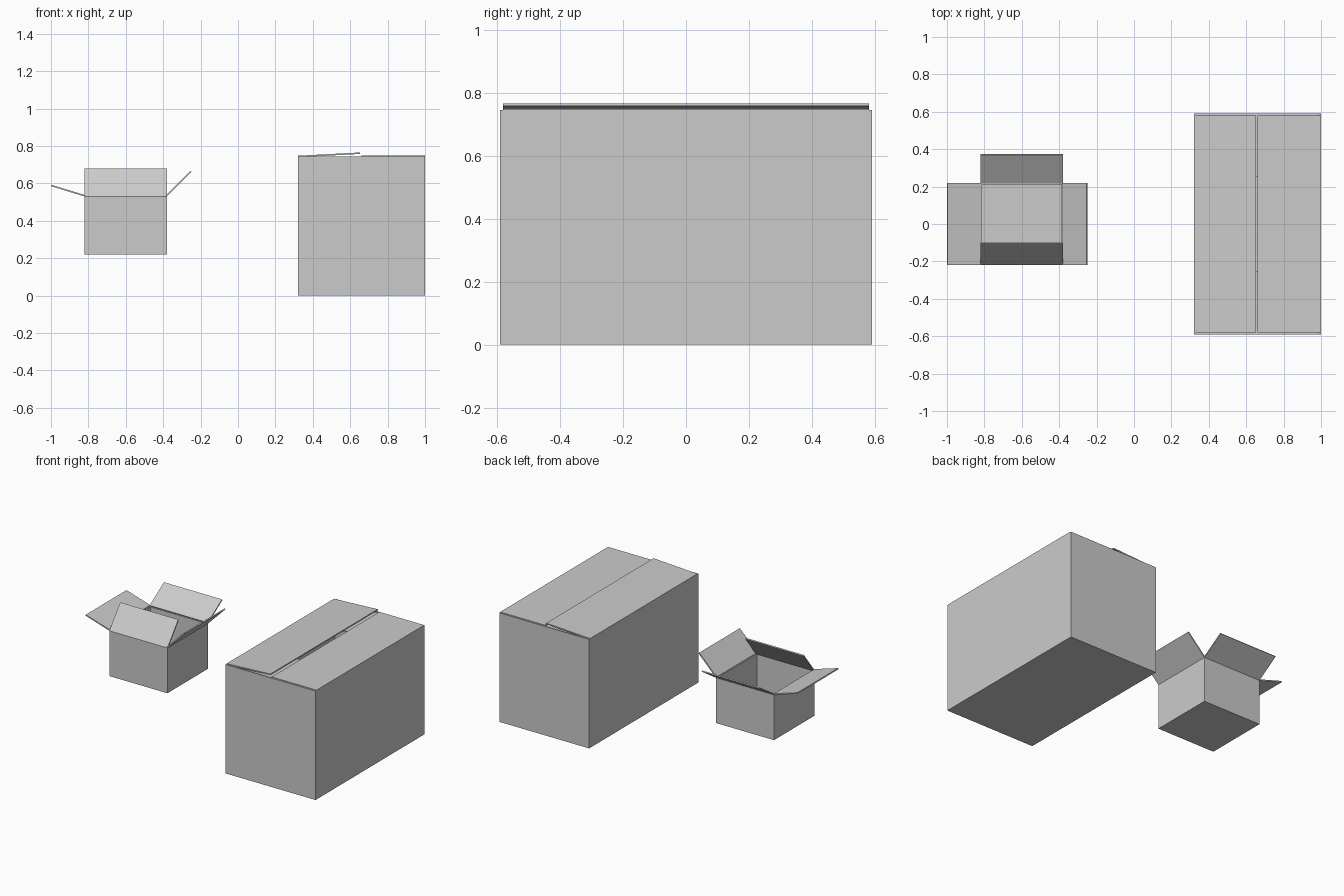
import bpy, bmesh
from math import radians, cos, sin
from mathutils import Vector

if "Cube" in bpy.data.objects:
    bpy.data.objects.remove(bpy.data.objects["Cube"])


def make_object(name, bm):
    bmesh.ops.recalc_face_normals(bm, faces=bm.faces)
    mesh = bpy.data.meshes.new(name)
    bm.to_mesh(mesh)
    bm.free()
    obj = bpy.data.objects.new(name, mesh)
    bpy.context.collection.objects.link(obj)
    return obj


def open_carton(name, lo, hi, thick):
    """Open-topped box with solid cardboard walls."""
    lo, hi = Vector(lo), Vector(hi)
    bm = bmesh.new()
    bmesh.ops.create_cube(bm, size=1)
    for v in bm.verts:
        v.co = (lo + hi) / 2 + v.co * (hi - lo)
    top = max(bm.faces, key=lambda f: f.calc_center_median().z)
    bmesh.ops.delete(bm, geom=[top], context='FACES_ONLY')
    # pull the inner skin inside the outer one
    obj = make_object(name, bm)
    if obj.data.polygons[0].normal.dot(
            obj.data.polygons[0].center - (lo + hi) / 2) < 0:
        obj.data.flip_normals()
    mod = obj.modifiers.new("cardboard", 'SOLIDIFY')
    mod.thickness = thick
    mod.offset = -1
    mod.use_even_offset = True
    return obj


def flap(name, hinge, outward, width, length, angle, thick):
    """Slab hinged at a rim midpoint: 0 deg = straight out, 180 = closed."""
    a = radians(angle)
    out, up = Vector(outward), Vector((0, 0, 1))
    along = out.cross(up)
    d = out * cos(a) + up * sin(a)
    n = -out * sin(a) + up * cos(a)
    bm = bmesh.new()
    bmesh.ops.create_cube(bm, size=1)
    for v in bm.verts:
        x, y, z = v.co
        v.co = (Vector(hinge) + along * x * width
                + d * (y + 0.5) * length + n * (z + 0.5) * thick)
    return make_object(name, bm)


T = 0.008

# small open box
open_carton("small_box_body", (-0.82, -0.22, 0.22), (-0.38, 0.22, 0.53), T)
flap("small_left_flap", (-0.82, 0, 0.53), (-1, 0, 0), 0.44, 0.188, 17, T)
flap("small_right_flap", (-0.38, 0, 0.53), (1, 0, 0), 0.44, 0.186, 45, T)
flap("small_front_flap", (-0.6, -0.22, 0.53), (0, -1, 0), 0.44, 0.19, 128, T)
flap("small_back_flap", (-0.6, 0.22, 0.53), (0, 1, 0), 0.44, 0.184, 33, T)

# large closed box
open_carton("large_box_body", (0.32, -0.59, 0), (1.0, 0.59, 0.745), T)
flap("large_left_flap", (0.32, 0, 0.748), (-1, 0, 0), 1.16, 0.332, 177, T)
flap("large_right_flap", (1.0, 0, 0.748), (1, 0, 0), 1.16, 0.339, 180, T)
# short end flaps tucked under the long ones
for label, s in (("front", -1), ("back", 1)):
    flap("large_%s_inner_flap" % label, (0.66, s * 0.583, 0.738),
         (0, s, 0), 0.66, 0.33, 180, T)
